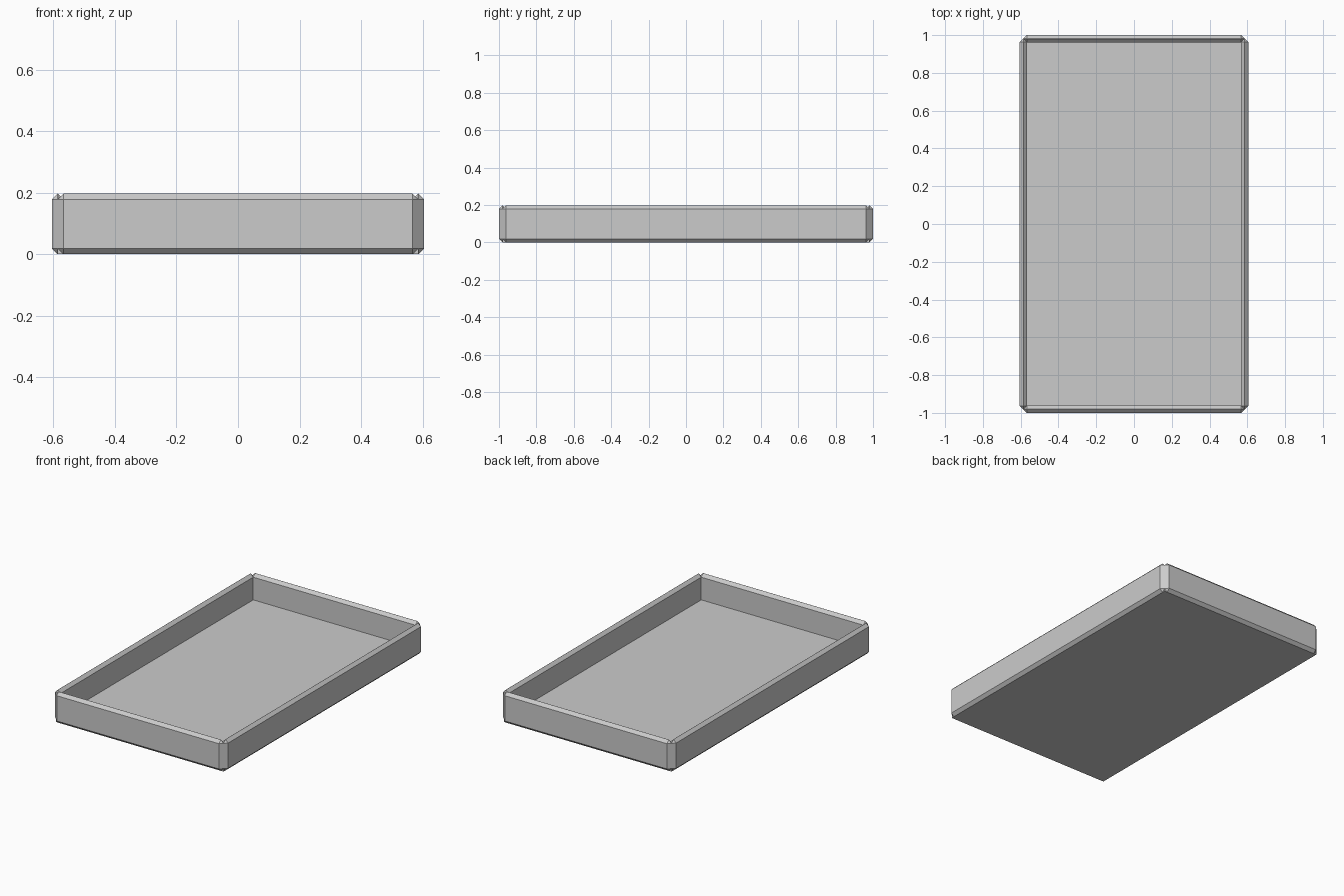
import bpy
import bmesh
from mathutils import Matrix, Vector

default = bpy.data.objects.get("Cube")
if default:
    bpy.data.objects.remove(default)

# Single plain material
grey = bpy.data.materials.new("light_grey")
grey.use_nodes = True
colour = (0.6, 0.6, 0.6, 1)
grey.diffuse_color = colour
grey.node_tree.nodes["Principled BSDF"].inputs["Base Color"].default_value = colour

HALF_X, HALF_Y, HEIGHT = 0.605, 1.0, 0.197
THICK = 0.038
BEVEL = 0.0187
FLOOR = 0.035
RIDGE_X, RIDGE_Y = HALF_X - THICK / 2, HALF_Y - THICK / 2


def board(name, size, centre, bevel=0):
    """Box with optional chamfers on every edge."""
    bm = bmesh.new()
    bmesh.ops.create_cube(bm, size=1, matrix=Matrix.Diagonal((*size, 1)))
    if bevel:
        bmesh.ops.bevel(bm, geom=bm.edges[:], offset=bevel, segments=1,
                        affect='EDGES', clamp_overlap=True)
    bmesh.ops.recalc_face_normals(bm, faces=bm.faces)
    mesh = bpy.data.meshes.new(name)
    bm.to_mesh(mesh)
    bm.free()
    mesh.materials.append(grey)
    obj = bpy.data.objects.new(name, mesh)
    obj.location = Vector(centre)
    bpy.context.collection.objects.link(obj)


# Tray floor
board("floor", (2 * RIDGE_X, 2 * RIDGE_Y, FLOOR), (0, 0, FLOOR / 2))

# Chamfered walls, meeting at their tapered ends
for name, side in (("front_wall", -1), ("back_wall", 1)):
    board(name, (2 * RIDGE_X, THICK, HEIGHT),
          (0, side * RIDGE_Y, HEIGHT / 2), BEVEL)
for name, side in (("right_wall", -1), ("left_wall", 1)):
    board(name, (THICK, 2 * RIDGE_Y, HEIGHT),
          (side * RIDGE_X, 0, HEIGHT / 2), BEVEL)
